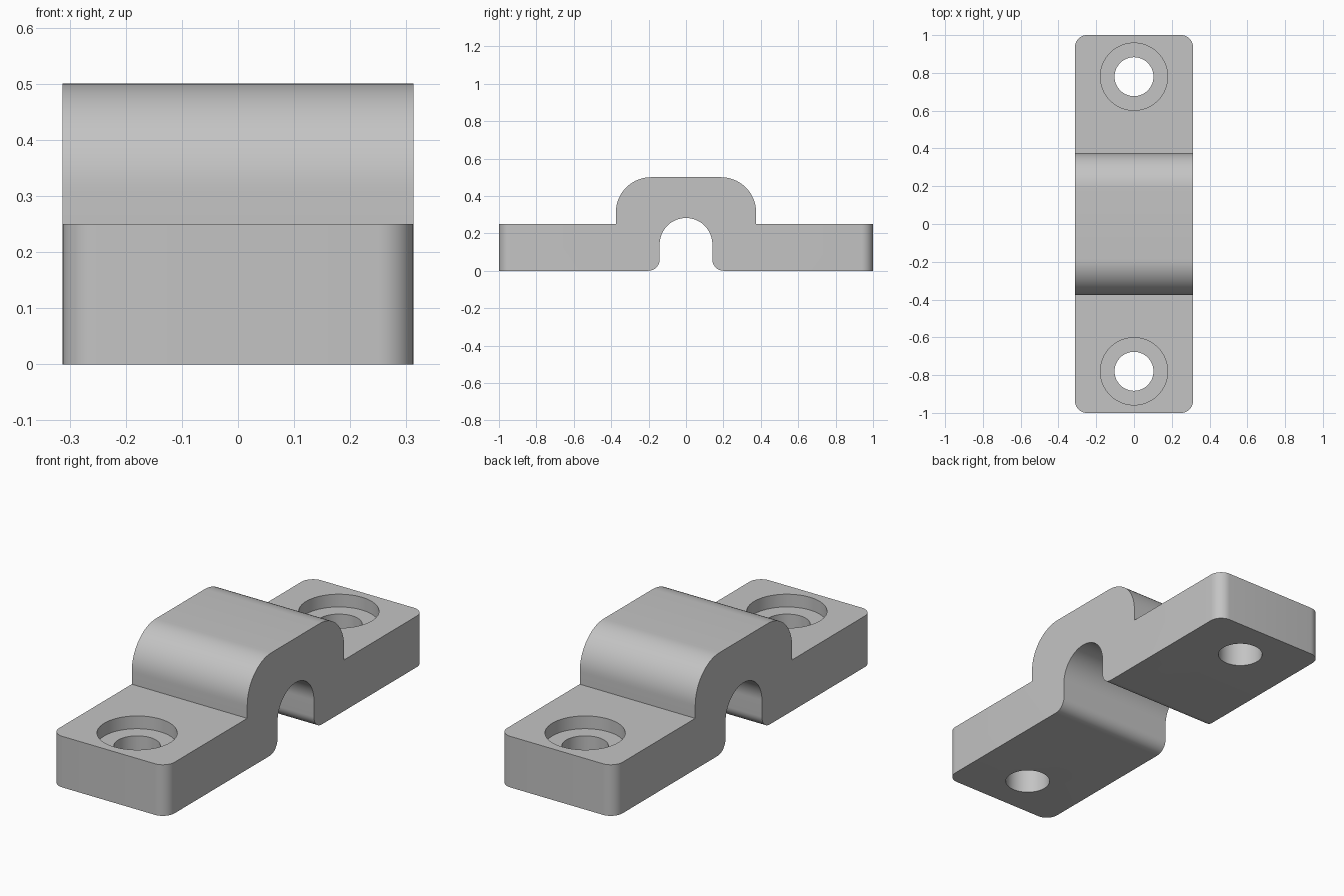
import bpy, bmesh
from math import sin, cos, pi, radians
from mathutils import Matrix

if "Cube" in bpy.data.objects:
    bpy.data.objects.remove(bpy.data.objects["Cube"])

HALF_W, HALF_L = 0.3125, 1.0
FOOT_H, TOP = 0.25, 0.5
HUMP, HUMP_R = 0.375, 0.1875
SLOT_R, LIP_R, CORNER_R = 0.141, 0.06, 0.0625
HOLE_Y, HOLE_R, BORE_R, BORE_DEPTH = 0.78, 0.103, 0.178, 0.0625

grey = bpy.data.materials.new("plain grey")
grey.use_nodes = True
colour = (0.55, 0.55, 0.55, 1)
grey.diffuse_color = colour
grey.node_tree.nodes["Principled BSDF"].inputs["Base Color"].default_value = colour


def arc(y, z, r, start, end, steps=16):
    """Points on an arc in the side plane, angles in degrees."""
    angles = [radians(start + (end - start) * i / steps) for i in range(steps + 1)]
    return [(y + r * cos(a), z + r * sin(a)) for a in angles]


def make_object(name, bm):
    bmesh.ops.recalc_face_normals(bm, faces=bm.faces)
    mesh = bpy.data.meshes.new(name)
    bm.to_mesh(mesh)
    bm.free()
    obj = bpy.data.objects.new(name, mesh)
    bpy.context.collection.objects.link(obj)
    return obj


# Side profile: one half, from the slot crown round the foot to the hump top
half = arc(0, SLOT_R, SLOT_R, 90, 0, 20)
half += arc(SLOT_R + LIP_R, LIP_R, LIP_R, 180, 270, 10)
half += [(HALF_L, 0), (HALF_L, FOOT_H), (HUMP, FOOT_H)]
half += arc(HUMP - HUMP_R, TOP - HUMP_R, HUMP_R, 0, 90)
profile = half + [(-y, z) for y, z in reversed(half[1:])]

# Clamp body: the profile swept across the width, with rounded foot corners
bm = bmesh.new()
side = bm.faces.new([bm.verts.new((-HALF_W, y, z)) for y, z in profile])
swept = bmesh.ops.extrude_face_region(bm, geom=[side], use_keep_orig=True)
moved = [v for v in swept["geom"] if isinstance(v, bmesh.types.BMVert)]
bmesh.ops.translate(bm, verts=moved, vec=(2 * HALF_W, 0, 0))
bmesh.ops.recalc_face_normals(bm, faces=bm.faces)
corners = [e for e in bm.edges
           if all(abs(v.co.y) > HALF_L - 0.001 for v in e.verts)
           and abs(e.verts[0].co.z - e.verts[1].co.z) > 0.1]
bmesh.ops.bevel(bm, geom=corners, offset=CORNER_R, segments=10, profile=0.5,
                affect='EDGES')
body = make_object("clamp_body", bm)
body.data.materials.append(grey)

# Screw holes with a wider recess on top, cut through both feet
bpy.context.view_layer.objects.active = body
body.select_set(True)
for label, y in (("front", -HOLE_Y), ("back", HOLE_Y)):
    for part, radius, low in (("hole", HOLE_R, -0.1),
                              ("recess", BORE_R, FOOT_H - BORE_DEPTH)):
        high = FOOT_H + 0.1
        bm = bmesh.new()
        bmesh.ops.create_cone(bm, cap_ends=True, segments=64, radius1=radius,
                              radius2=radius, depth=high - low,
                              matrix=Matrix.Translation((0, y, (low + high) / 2)))
        cutter = make_object(f"{label}_{part}_cutter", bm)
        cutter.hide_render = True
        cut = body.modifiers.new(f"{label} {part}", 'BOOLEAN')
        cut.operation, cut.solver, cut.object = 'DIFFERENCE', 'EXACT', cutter
        bpy.ops.object.modifier_apply(modifier=cut.name)
        bpy.data.objects.remove(cutter)

bpy.ops.object.shade_smooth_by_angle(angle=radians(30))
